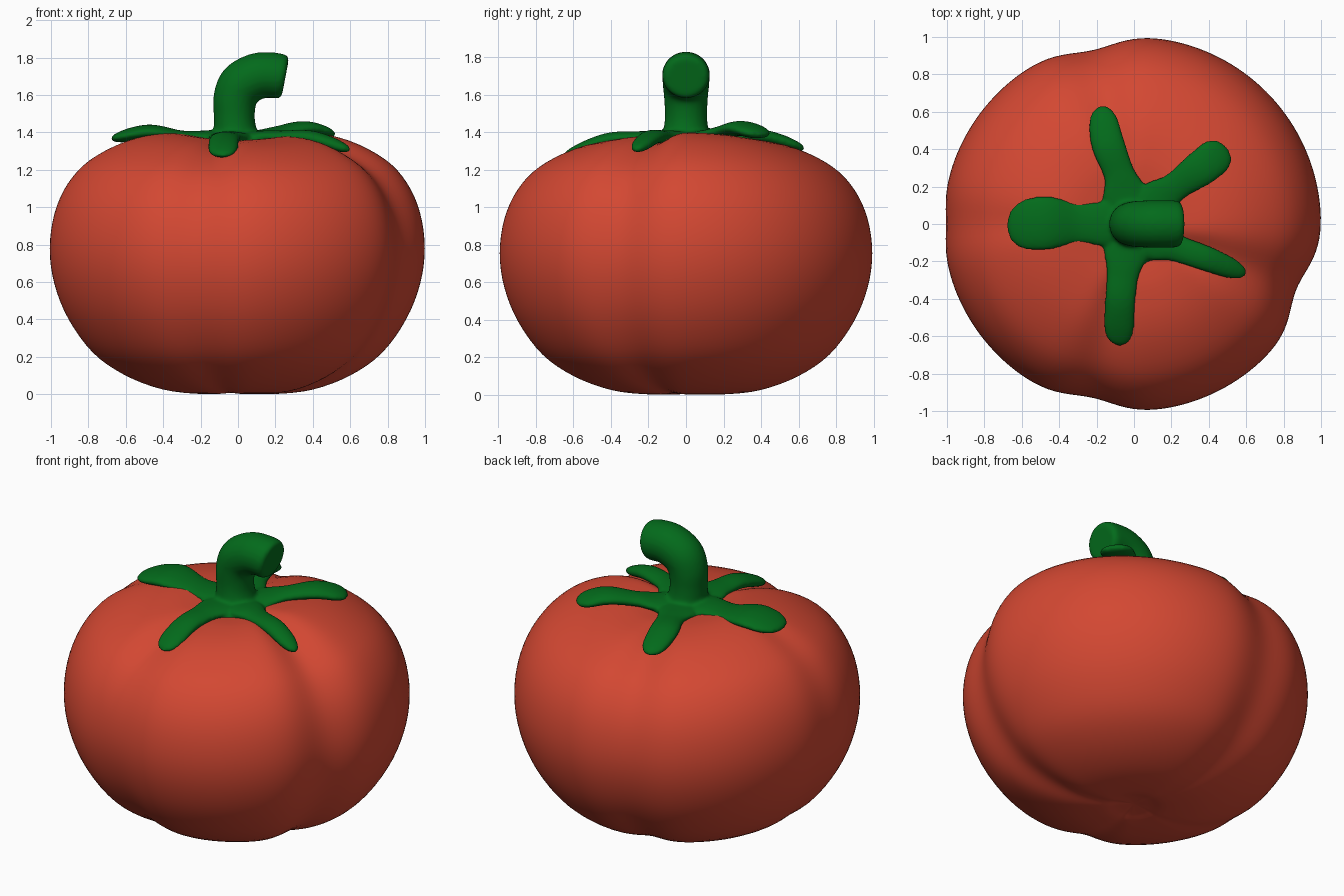
import bpy, bmesh, math
from mathutils import Vector

if "Cube" in bpy.data.objects:
    bpy.data.objects.remove(bpy.data.objects["Cube"])


def material(name, col):
    m = bpy.data.materials.new(name)
    m.diffuse_color = (*col, 1)
    m.use_nodes = True
    m.node_tree.nodes["Principled BSDF"].inputs["Base Color"].default_value = m.diffuse_color
    return m


red = material("tomato red", (0.65, 0.064, 0.032))
green = material("leaf green", (0.001, 0.145, 0.011))


def spline(pts, n):
    """Catmull-Rom samples through points of any dimension."""
    p = [tuple(2 * a - b for a, b in zip(pts[0], pts[1]))] + list(pts)
    p.append(tuple(2 * a - b for a, b in zip(pts[-1], pts[-2])))
    out = []
    for i in range(1, len(p) - 2):
        for k in range(n):
            t = k / n
            out.append(tuple(
                0.5 * (2 * b + (c - a) * t + (2 * a - 5 * b + 4 * c - d) * t * t
                       + (3 * b - a - 3 * c + d) * t ** 3)
                for a, b, c, d in zip(*p[i - 1:i + 3])))
    return out + [tuple(pts[-1])]


def skin(bm, rings):
    for a, b in zip(rings, rings[1:]):
        n = len(a)
        for i in range(n):
            bm.faces.new((a[i], a[(i + 1) % n], b[(i + 1) % n], b[i]))
    bm.faces.new(rings[0][::-1])
    bm.faces.new(rings[-1])


def finish(bm, name, mat):
    bmesh.ops.recalc_face_normals(bm, faces=bm.faces[:])
    me = bpy.data.meshes.new(name)
    bm.to_mesh(me)
    bm.free()
    me.materials.append(mat)
    for f in me.polygons:
        f.use_smooth = True
    ob = bpy.data.objects.new(name, me)
    bpy.context.collection.objects.link(ob)
    return ob


# Fruit: turned profile with soft grooves (angle, depth, width)
profile = [(0.01, 0.025), (0.1, 0.015), (0.2, 0.002), (0.4, 0.025), (0.6, 0.1),
           (0.77, 0.22), (0.9, 0.4), (0.975, 0.59), (1.0, 0.78), (0.975, 0.97),
           (0.905, 1.13), (0.79, 1.255), (0.6, 1.355), (0.4, 1.398), (0.22, 1.38),
           (0.1, 1.35), (0.01, 1.34)]
grooves = [(-22, 0.063, 0.2), (103, 0.045, 0.19), (-103, 0.045, 0.19), (180, 0.015, 0.14)]
bm = bmesh.new()
rings = []
for r, z in spline(profile, 4):
    ring = []
    fade = min(1, max(r, 0) / (0.4 if z > 0.7 else 0.8))
    fade *= 1 + 0.2 * (z - 0.72) / 0.7         # grooves deepen towards the top
    for i in range(160):
        a = 2 * math.pi * i / 160
        s = 1
        for g, d, w in grooves:
            da = (a - math.radians(g) + math.pi) % (2 * math.pi) - math.pi
            s -= d * fade * math.exp(-(da / w) ** 2)
        x, y = r * s * math.cos(a), r * s * math.sin(a)
        # front and back lobes sit a little lower, left side a little wider
        low = 1 - 0.032 * math.sin(a) ** 2 * min(1, max(r, 0) / 0.4)
        ring.append(bm.verts.new((x * (1.021 if x < 0 else 1), y,
                                  (0.72 + (z - 0.72) * s) * low)))
    rings.append(ring)
skin(bm, rings)
finish(bm, "fruit", red)


# Stalk and sepals: oval tubes with rounded ends, fused by a remesh
def tube(bm, pts, side, round_from, end):
    """pts: x, y, z, half width, half thickness."""
    sm = spline(pts, 10)
    side = Vector(side).normalized()
    rings = []
    for k, (x, y, z, w, h) in enumerate(sm):
        a, b = sm[max(k - 1, 0)], sm[min(k + 1, len(sm) - 1)]
        up = (Vector(b[:3]) - Vector(a[:3])).normalized().cross(side).normalized()
        u = max(0, (k / (len(sm) - 1) - round_from) / (1 - round_from))
        f = end + (1 - end) * math.sqrt(max(0, 1 - u * u))
        rings.append([bm.verts.new(Vector((x, y, z))
                                   + side * w * f * math.cos(math.tau * j / 24)
                                   + up * h * f * math.sin(math.tau * j / 24))
                      for j in range(24)])
    skin(bm, rings)


bm = bmesh.new()
tube(bm, [(-0.01, 0, 1.32, .16, .16), (-0.015, 0, 1.40, .125, .12), (-0.02, 0, 1.48, .113, .11),
          (-0.015, 0, 1.58, .117, .117), (0.02, 0, 1.655, .124, .124),
          (0.10, 0, 1.70, .127, .124), (0.18, 0, 1.706, .127, .122),
          (0.253, 0, 1.693, .126, .122)], (0, 1, 0), 0.92, 0.8)
sepals = [
    [(0, 0, 1.36, .12, .04), (-0.15, 0, 1.375, .12, .035), (-0.3, 0.005, 1.375, .11, .035),
     (-0.48, 0.005, 1.40, .145, .042), (-0.68, -0.01, 1.365, .12, .03)],
    [(0, 0, 1.36, .12, .04), (-0.05, 0.16, 1.37, .12, .035), (-0.08, 0.27, 1.375, .085, .035),
     (-0.14, 0.43, 1.37, .09, .04), (-0.182, 0.63, 1.31, .075, .03)],
    [(0, 0, 1.36, .12, .04), (0.13, 0.13, 1.38, .11, .035), (0.22, 0.2, 1.40, .08, .035),
     (0.36, 0.30, 1.42, .098, .04), (0.495, 0.41, 1.385, .10, .03)],
    [(0, 0, 1.36, .12, .04), (0.13, -0.09, 1.375, .11, .035), (0.23, -0.13, 1.375, .075, .035),
     (0.4, -0.19, 1.37, .068, .038), (0.60, -0.27, 1.305, .05, .03)],
    [(0, 0, 1.36, .12, .04), (-0.04, -0.15, 1.37, .12, .035), (-0.06, -0.27, 1.37, .088, .035),
     (-0.075, -0.43, 1.355, .082, .038), (-0.085, -0.65, 1.275, .085, .03)],
]
for s in sepals:
    tube(bm, s, (-s[-1][1], s[-1][0], 0), 0.86, 0.2)
# Web joining the sepals around the stalk
tube(bm, [(0, 0, 1.32, .21, .21), (0, 0, 1.355, .22, .22), (0, 0, 1.383, .17, .17)],
     (0, 1, 0), 0.9, 0.9)
stalk = finish(bm, "stalk_and_sepals", green)
rm = stalk.modifiers.new("fuse", 'REMESH')
rm.mode = 'VOXEL'
rm.voxel_size = 0.011
rm.use_smooth_shade = True
sm = stalk.modifiers.new("soften", 'SMOOTH')
sm.factor = 0.5
sm.iterations = 7
